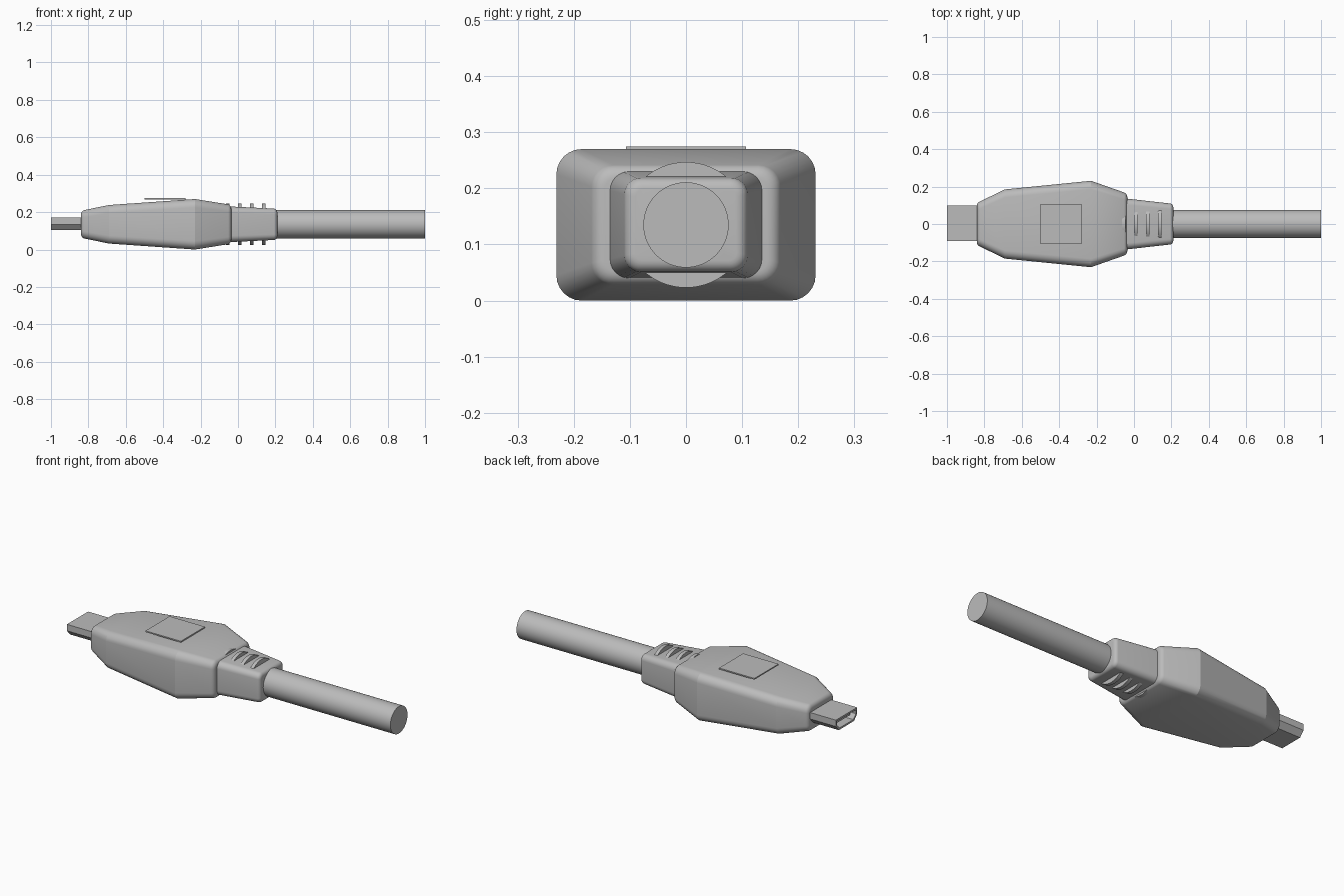
import bpy, bmesh
from math import sin, cos, pi, radians

if "Cube" in bpy.data.objects:
    bpy.data.objects.remove(bpy.data.objects["Cube"])

MID = 0.135  # height of the cable axis

grey = bpy.data.materials.new("plain grey")
grey.use_nodes = True
grey.diffuse_color = (0.5, 0.5, 0.5, 1)
grey.node_tree.nodes["Principled BSDF"].inputs["Base Color"].default_value = (0.5, 0.5, 0.5, 1)


def finish(obj, name, angle=18):
    obj.name = name
    obj.data.materials.clear()
    obj.data.materials.append(grey)
    bpy.ops.object.select_all(action='DESELECT')
    obj.select_set(True)
    bpy.context.view_layer.objects.active = obj
    bpy.ops.object.shade_smooth_by_angle(angle=radians(angle))


def loft(name, rings):
    """Skin a list of equal-length point rings and cap both ends."""
    bm = bmesh.new()
    rows = [[bm.verts.new(p) for p in ring] for ring in rings]
    n = len(rows[0])
    for a, b in zip(rows, rows[1:]):
        for i in range(n):
            j = (i + 1) % n
            bm.faces.new((a[i], a[j], b[j], b[i]))
    bm.faces.new(rows[0])
    bm.faces.new(rows[-1])
    bmesh.ops.recalc_face_normals(bm, faces=bm.faces)
    mesh = bpy.data.meshes.new(name)
    bm.to_mesh(mesh)
    bm.free()
    obj = bpy.data.objects.new(name, mesh)
    bpy.context.collection.objects.link(obj)
    finish(obj, name)


def rounded_ring(x, hw, hz, r, steps=6):
    """Rounded rectangle across the cable axis."""
    pts = []
    for q, (sy, sz) in enumerate(((1, 1), (-1, 1), (-1, -1), (1, -1))):
        for k in range(steps + 1):
            t = (q + k / steps) * pi / 2
            pts.append((x, sy * (hw - r) + r * cos(t), MID + sz * (hz - r) + r * sin(t)))
    return pts


def end_round(x, hw, hz, r, b, side, start=20, steps=5):
    """Rings rolling over an end rim of radius b; side is the x direction."""
    rings = []
    for k in range(steps + 1):
        t = radians(start + (90 - start) * k / steps)
        inset = b * (1 - cos(t))
        rings.append(rounded_ring(x - side * b * (1 - sin(t)), hw - inset, hz - inset, r - inset * 0.8))
    return rings


def box(name, x, y, z):
    """Box from ranges along each axis."""
    bpy.ops.mesh.primitive_cube_add(size=1, location=[sum(v) / 2 for v in (x, y, z)])
    obj = bpy.context.object
    obj.scale = [v[1] - v[0] for v in (x, y, z)]
    finish(obj, name)


def cylinder(name, x0, x1, r):
    bpy.ops.mesh.primitive_cylinder_add(vertices=64, radius=r, depth=x1 - x0,
                                        location=((x0 + x1) / 2, 0, MID), rotation=(0, pi / 2, 0))
    finish(bpy.context.object, name)


# Moulded grip body
loft("grip_body",
     end_round(-0.84, 0.122, 0.077, 0.04, 0.025, -1)[::-1]
     + [rounded_ring(-0.69, 0.185, 0.103, 0.043), rounded_ring(-0.23, 0.231, 0.135, 0.045)]
     + end_round(-0.036, 0.17, 0.108, 0.04, 0.025, 1))

# Tapered strain relief with round ribs
loft("strain_relief",
     [rounded_ring(-0.06, 0.138, 0.096, 0.034)]
     + end_round(0.21, 0.11, 0.084, 0.03, 0.02, 1, start=6))
for i in range(4):
    x = -0.055 + i * 0.064
    cylinder(f"relief_rib_{i + 1}", x - 0.01, x + 0.01, 0.112)

# Cable
cylinder("cable", 0.19, 1.0, 0.076)

# Raised label plate
box("label_plate", (-0.5, -0.28), (-0.107, 0.107), (0.268, 0.275))


# Hollow metal plug shell, narrower underneath
def plug_ring(x, d):
    half = [(0.094 - d, 0.171 - d), (0.094 - d, 0.135 + d * 0.4), (0.068 - d * 0.7, 0.105 + d)]
    return ([(x, 0.004 + y, z) for y, z in half]
            + [(x, 0.004 - y, z) for y, z in reversed(half)])


loft("plug_shell", [plug_ring(-0.82, 0), plug_ring(-1.0, 0), plug_ring(-1.0, 0.01), plug_ring(-0.87, 0.01)])
box("plug_tongue", (-0.98, -0.865), (-0.056, 0.064), (0.136, 0.15))
